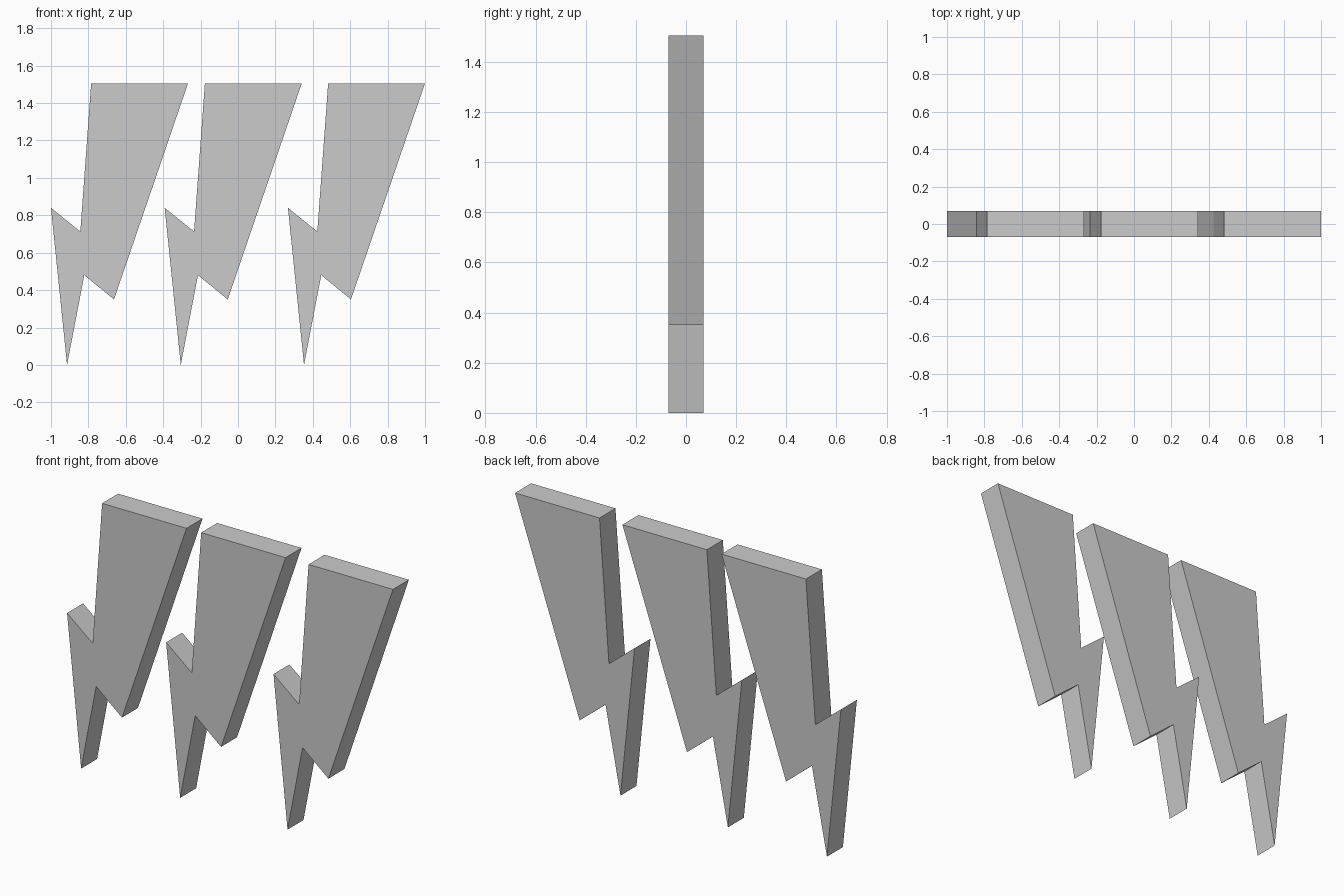
import bpy, bmesh
from mathutils import Vector

if "Cube" in bpy.data.objects:
    bpy.data.objects.remove(bpy.data.objects["Cube"])

HALF_DEPTH = 0.07
# Bolt outline (x, z), counter-clockwise seen from the front
OUTLINE = [(-0.914, 0.0), (-0.822, 0.48), (-0.663, 0.35), (-0.267, 1.506),
           (-0.785, 1.506), (-0.843, 0.713), (-1.0, 0.84)]


def make_bolt(name, offset):
    bm = bmesh.new()
    face = bm.faces.new([bm.verts.new((x, -HALF_DEPTH, z)) for x, z in OUTLINE])
    res = bmesh.ops.extrude_face_region(bm, geom=[face], use_keep_orig=True)
    moved = [g for g in res["geom"] if isinstance(g, bmesh.types.BMVert)]
    bmesh.ops.translate(bm, verts=moved, vec=Vector((0, 2 * HALF_DEPTH, 0)))
    bmesh.ops.recalc_face_normals(bm, faces=bm.faces)
    mesh = bpy.data.meshes.new(name)
    bm.to_mesh(mesh)
    bm.free()
    obj = bpy.data.objects.new(name, mesh)
    obj.location.x = offset
    bpy.context.collection.objects.link(obj)


# Three identical bolts in a row
for name, offset in (("left_bolt", 0.0), ("middle_bolt", 0.608), ("right_bolt", 1.267)):
    make_bolt(name, offset)
